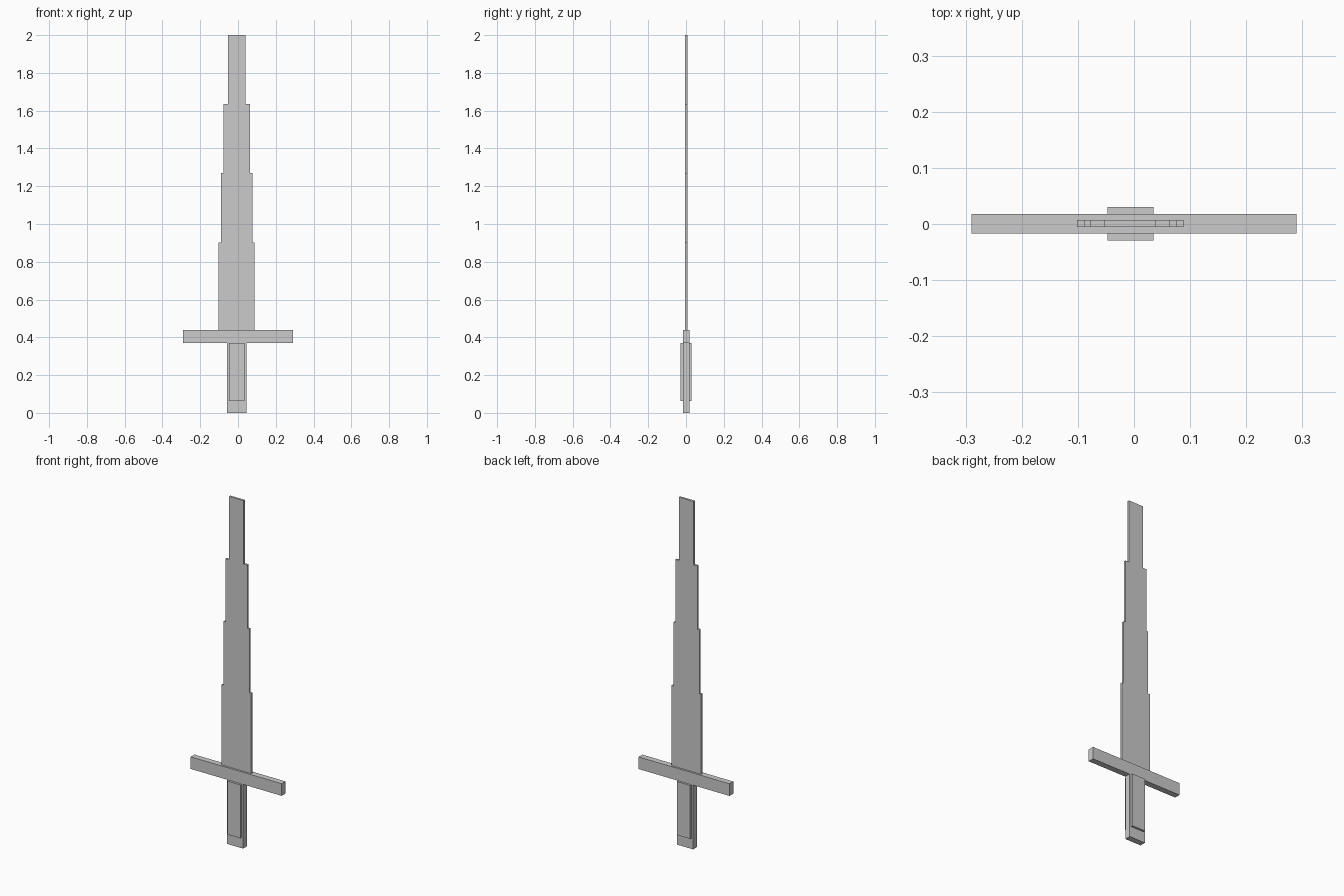
import bpy

if "Cube" in bpy.data.objects:
    bpy.data.objects.remove(bpy.data.objects["Cube"])


def box(name, x, y, z):
    """Box spanning the given (min, max) ranges."""
    bpy.ops.mesh.primitive_cube_add(size=1)
    ob = bpy.context.object
    ob.name = name
    ob.location = [(a + b) / 2 for a, b in (x, y, z)]
    ob.scale = [b - a for a, b in (x, y, z)]
    bpy.ops.object.transform_apply(location=True, rotation=False, scale=True)
    return ob


CX = -0.007            # blade and handle sit slightly left of the guard centre
BODY_Y = (-0.0165, 0.018)

# Handle core with the pommel end, and the thicker grip around its middle
box("handle", (CX - 0.051, CX + 0.051), BODY_Y, (0.0, 0.37))
box("grip", (CX - 0.0405, CX + 0.042), (-0.029, 0.03), (0.062, 0.37))

# Crossguard
box("crossguard", (-0.29, 0.29), BODY_Y, (0.37, 0.44))

# Stepped blade, narrowing towards the tip
levels = [0.44, 0.902, 1.27, 1.635, 2.0]
half_widths = [0.095, 0.0825, 0.0705, 0.0465]
for i, w in enumerate(half_widths):
    box(f"blade_section_{i + 1}", (CX - w, CX + w), (-0.005, 0.007),
        (levels[i], levels[i + 1]))
